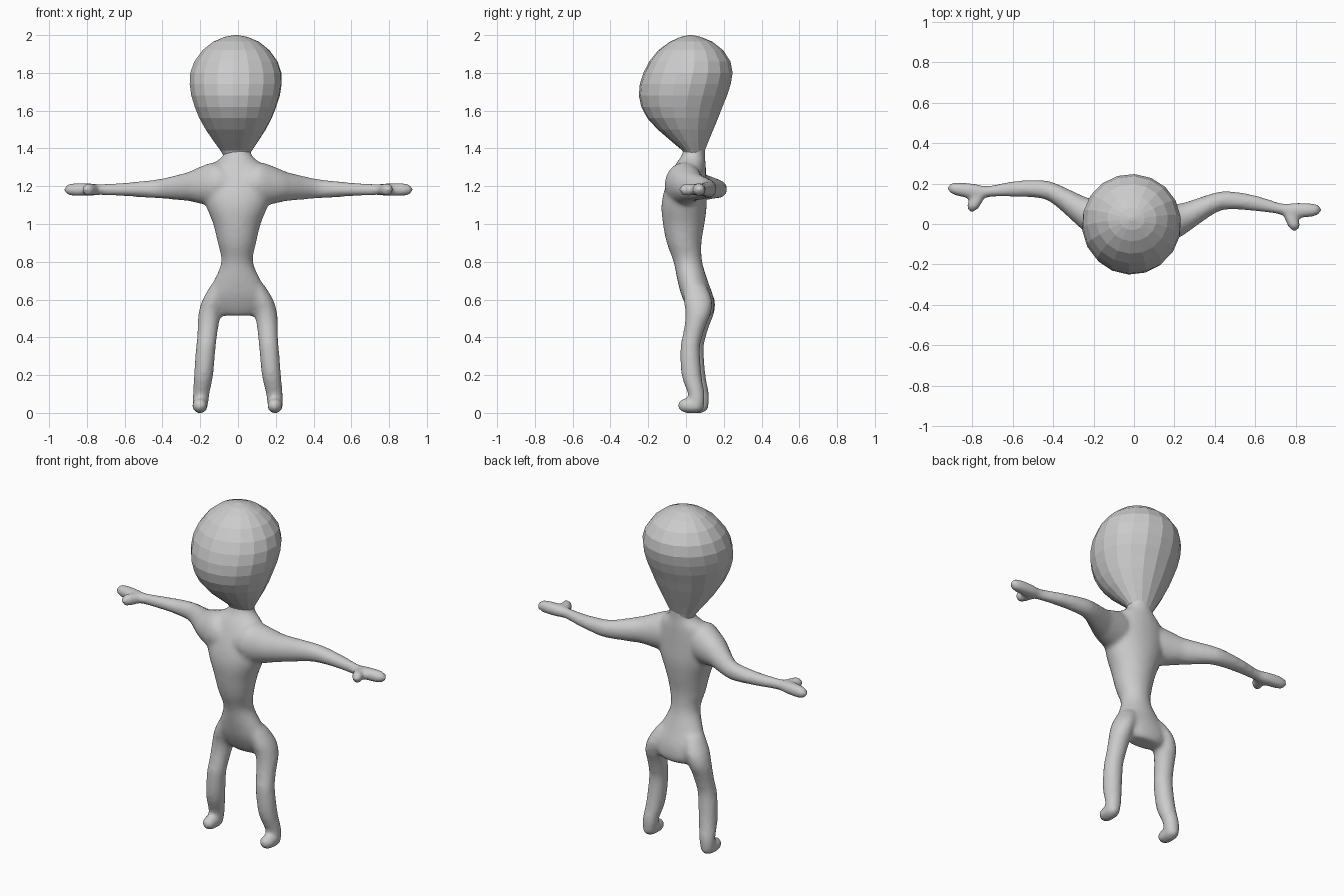
import bpy, bmesh, math
from mathutils import Vector

YAW = math.radians(-3.4)

skin = bpy.data.materials.new("plain grey skin")
skin.diffuse_color = (0.6, 0.6, 0.6, 1)


def spline(rows, steps):
    """Catmull-Rom through rows of numbers."""
    out = []
    for i in range(len(rows) - 1):
        p0, p1, p2, p3 = (rows[max(0, min(len(rows) - 1, i + k))] for k in (-1, 0, 1, 2))
        for s in range(steps):
            t = s / steps
            out.append([0.5 * (2 * b + (c - a) * t + (2 * a - 5 * b + 4 * c - d) * t * t
                               + (3 * b - a - 3 * c + d) * t ** 3)
                        for a, b, c, d in zip(p0, p1, p2, p3)])
    out.append(list(rows[-1]))
    return out


def loft(bm, rows, u, v, sides=24, steps=4, side=1):
    """Closed tube: rows are (x, y, z, half size along u, half size along v)."""
    rings = []
    pts = spline(rows, steps) if steps > 1 else rows
    for x, y, z, a, b in pts:
        ring = []
        for k in range(sides):
            t = 2 * math.pi * (k + 0.5) / sides
            p = Vector((x * side, y, z))
            p[u] += a * math.cos(t)
            p[v] += b * math.sin(t)
            ring.append(bm.verts.new(p))
        rings.append(ring)
    for r0, r1 in zip(rings, rings[1:]):
        for k in range(sides):
            n = (k + 1) % sides
            bm.faces.new((r0[k], r0[n], r1[n], r1[k]))
    for ring, row in ((rings[0], pts[0]), (rings[-1], pts[-1])):
        pole = bm.verts.new((row[0] * side, row[1], row[2]))
        for k in range(sides):
            bm.faces.new((ring[k], ring[(k + 1) % sides], pole))


def finish(bm, name, x):
    bmesh.ops.recalc_face_normals(bm, faces=bm.faces)
    mesh = bpy.data.meshes.new(name)
    bm.to_mesh(mesh)
    bm.free()
    mesh.materials.append(skin)
    obj = bpy.data.objects.new(name, mesh)
    bpy.context.collection.objects.link(obj)
    obj.rotation_euler.z = YAW
    obj.location.x = x
    return obj


X, Y, Z = 0, 1, 2

# Head: faceted egg leaning back, (z, front y, back y, half width)
egg = [(1.35, 0.0, 0.09, 0.06), (1.39, -0.02, 0.10, 0.085), (1.44, -0.08, 0.12, 0.12),
       (1.50, -0.15, 0.145, 0.16), (1.56, -0.205, 0.17, 0.193), (1.62, -0.237, 0.193, 0.217),
       (1.68, -0.25, 0.218, 0.236), (1.74, -0.245, 0.237, 0.245), (1.80, -0.226, 0.247, 0.243),
       (1.86, -0.195, 0.236, 0.222), (1.92, -0.147, 0.197, 0.178), (1.965, -0.085, 0.14, 0.122),
       (1.99, -0.03, 0.08, 0.063), (2.0, 0.015, 0.035, 0.01)]
bm = bmesh.new()
loft(bm, [(0, (f + b) / 2, z, w, (b - f) / 2) for z, f, b, w in egg], X, Y, sides=18, steps=1)
finish(bm, "head", -0.012)

# Torso, from neck to crotch
bm = bmesh.new()
loft(bm, [(0, .048, 1.42, .072, .055), (0, .038, 1.36, .078, .063), (0, .02, 1.30, .15, .085),
          (0, 0, 1.20, .185, .108), (0, -.01, 1.10, .165, .12), (0, -.012, 1.0, .126, .11),
          (0, -.01, .90, .102, .092), (0, .01, .80, .084, .076), (0, .035, .70, .125, .08),
          (0, .06, .62, .165, .083), (0, .08, .55, .15, .07), (0, .085, .515, .10, .05)], X, Y)

for side in (1, -1):
    # Arm and hand
    loft(bm, [(.05, -.01, 1.21, .09, .09), (.12, -.005, 1.212, .10, .115), (.2, .02, 1.205, .09, .097),
              (.25, .04, 1.20, .082, .08), (.3, .07, 1.195, .072, .07), (.4, .128, 1.188, .052, .054),
              (.47, .145, 1.185, .045, .047), (.6, .138, 1.183, .039, .036), (.73, .117, 1.182, .028, .03),
              (.79, .115, 1.182, .038, .034), (.86, .12, 1.182, .036, .035),
              (.905, .123, 1.182, .028, .028), (.924, .124, 1.182, .01, .01)], Y, Z, side=side)
    # Thumb
    loft(bm, [(.755, .125, 1.182, .02, .02), (.77, .09, 1.182, .033, .03), (.79, .05, 1.182, .034, .034),
              (.795, .027, 1.182, .026, .027), (.797, .012, 1.182, .008, .008)], X, Z, side=side)
    # Leg
    loft(bm, [(.085, .05, .68, .055, .06), (.125, .07, .60, .062, .075), (.148, .073, .53, .06, .068),
              (.156, .06, .47, .056, .058), (.161, .045, .41, .053, .053), (.168, .032, .34, .052, .052),
              (.18, .04, .2, .051, .053), (.194, .066, .1, .044, .044), (.198, .068, .045, .04, .04),
              (.198, .068, .012, .028, .028)], X, Y, side=side)
    # Foot
    loft(bm, [(.199, .108, .038, .01, .01), (.199, .095, .038, .029, .029), (.199, .07, .037, .039, .038),
              (.199, .02, .038, .04, .039), (.198, -.005, .039, .036, .036), (.198, -.02, .039, .026, .026),
              (.198, -.03, .039, .01, .01)], X, Z, side=side)

body = finish(bm, "body", -0.005)

# Melt the limbs into the torso
remesh = body.modifiers.new("blend", 'REMESH')
remesh.mode = 'VOXEL'
remesh.voxel_size = 0.013
remesh.use_smooth_shade = True
soft = body.modifiers.new("soften", 'SMOOTH')
soft.factor = 0.5
soft.iterations = 6
